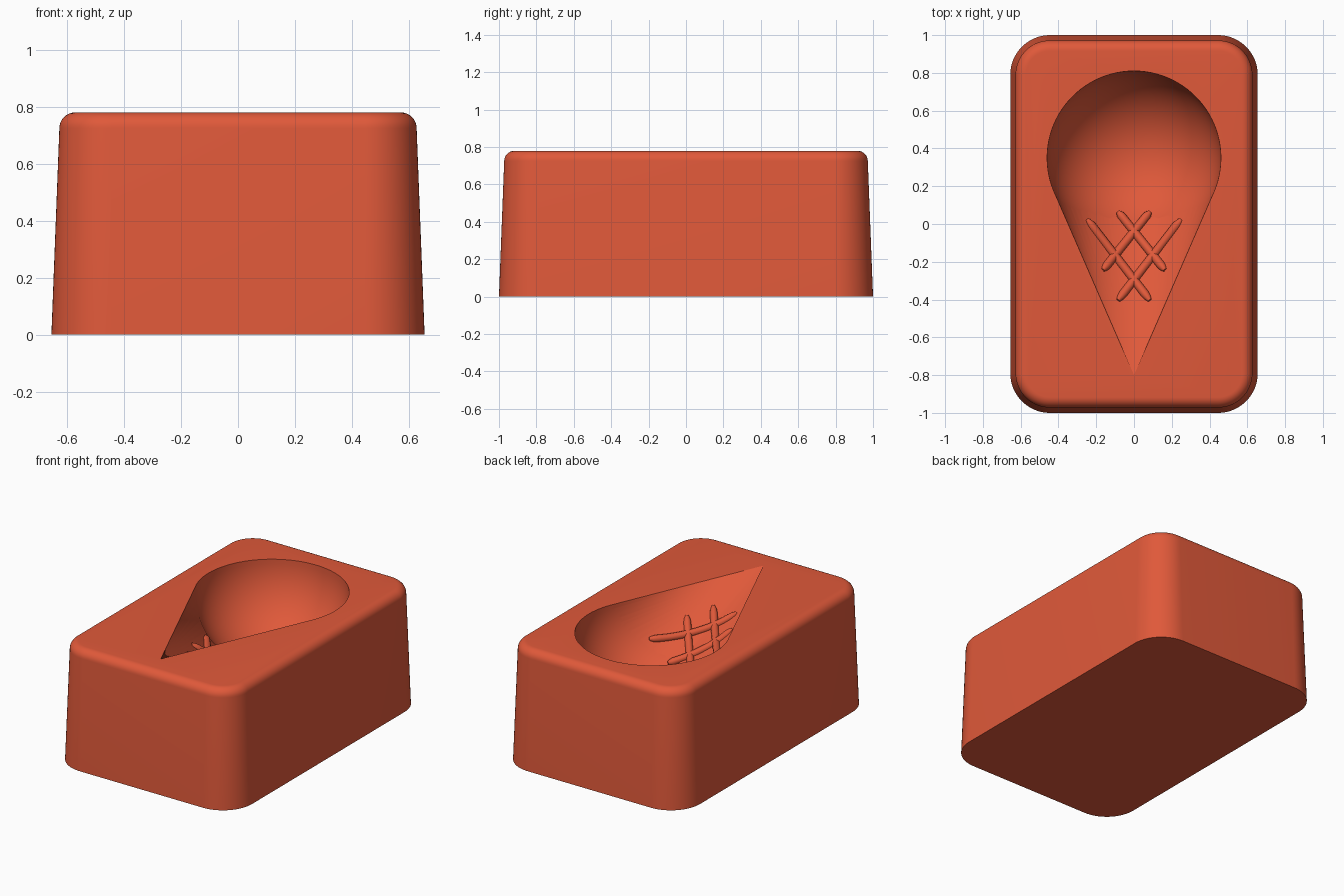
import bpy, bmesh, math
from mathutils import Matrix, Vector

cube = bpy.data.objects.get("Cube")
if cube:
    bpy.data.objects.remove(cube, do_unlink=True)

TOP = 0.78
SCOOP_Y, SCOOP_R = 0.35, 0.46
TIP_Y, SLOPE, FLATTEN = -0.80, 0.436, 0.9

# Single terracotta colour
clay = bpy.data.materials.new("terracotta_red")
clay.use_nodes = True
rgba = (0.745, 0.1, 0.042, 1)
clay.diffuse_color = rgba
clay.node_tree.nodes["Principled BSDF"].inputs["Base Color"].default_value = rgba


def add_object(name, data):
    obj = bpy.data.objects.new(name, data)
    bpy.context.collection.objects.link(obj)
    if not obj.data.materials:
        obj.data.materials.append(clay)
    return obj


def from_bmesh(name, bm):
    bmesh.ops.recalc_face_normals(bm, faces=bm.faces)
    mesh = bpy.data.meshes.new(name)
    bm.to_mesh(mesh)
    bm.free()
    return add_object(name, mesh)


def baked_mesh(obj):
    deps = bpy.context.evaluated_depsgraph_get()
    return bpy.data.meshes.new_from_object(obj.evaluated_get(deps))


def smooth(obj, degrees):
    bpy.ops.object.select_all(action='DESELECT')
    obj.select_set(True)
    bpy.context.view_layer.objects.active = obj
    bpy.ops.object.shade_smooth_by_angle(angle=math.radians(degrees))


def rounded_ring(bm, inset, z, steps=16):
    """Rounded rectangle loop, shrunk evenly by inset."""
    r = 0.21 - inset
    ring = []
    for quarter, (sx, sy) in enumerate([(1, 1), (-1, 1), (-1, -1), (1, -1)]):
        for i in range(steps + 1):
            a = math.pi / 2 * (quarter + i / steps)
            ring.append(bm.verts.new((sx * (0.655 - 0.21) + r * math.cos(a),
                                      sy * (1.0 - 0.21) + r * math.sin(a), z)))
    return ring


# Mould block: drafted walls with a rounded top edge
fillet, draft = 0.055, 0.028
profile = [(0, 0)]
for i in range(9):
    a = math.pi / 2 * i / 8
    profile.append((draft + fillet * (1 - math.cos(a)),
                    TOP - fillet + fillet * math.sin(a)))
bm = bmesh.new()
rings = [rounded_ring(bm, inset, z) for inset, z in profile]
for low, high in zip(rings, rings[1:]):
    for i in range(len(low)):
        j = (i + 1) % len(low)
        bm.faces.new((low[i], low[j], high[j], high[i]))
bm.faces.new(rings[0])
bm.faces.new(rings[-1])
block = from_bmesh("mould_block", bm)

# Scoop cutter
bm = bmesh.new()
bmesh.ops.create_uvsphere(bm, u_segments=96, v_segments=48, radius=SCOOP_R,
                          matrix=Matrix.Translation((0, SCOOP_Y, TOP)))
scoop = from_bmesh("scoop_cutter", bm)

# Cone cutter, lying on its side and slightly flattened
base_y = 0.166
length = base_y - TIP_Y
bm = bmesh.new()
place = (Matrix.Translation((0, (base_y + TIP_Y) / 2, TOP))
         @ Matrix.Diagonal((1, 1, FLATTEN, 1))
         @ Matrix.Rotation(-math.pi / 2, 4, 'X'))
bmesh.ops.create_cone(bm, cap_ends=True, segments=96, radius1=0,
                      radius2=SLOPE * length, depth=length, matrix=place)
bmesh.ops.remove_doubles(bm, verts=bm.verts, dist=1e-5)
cone = from_bmesh("cone_cutter", bm)

# Carve the cavity and bake the result
for cutter in (scoop, cone):
    cutter.hide_render = True
    cut = block.modifiers.new(cutter.name, 'BOOLEAN')
    cut.operation, cut.solver, cut.object = 'DIFFERENCE', 'EXACT', cutter
carved = baked_mesh(block)
block.modifiers.clear()
block.data = carved
for cutter in (scoop, cone):
    bpy.data.objects.remove(cutter, do_unlink=True)
smooth(block, 25)


# Waffle ridges that follow the floor of the cone
def cone_floor(x, y):
    radius = SLOPE * (y - TIP_Y)
    return Vector((x, y, TOP - FLATTEN * math.sqrt(max(radius ** 2 - x * x, 0))))


waffle = bpy.data.curves.new("waffle_path", 'CURVE')
waffle.dimensions = '3D'
waffle.bevel_depth = 0.023
waffle.bevel_resolution = 4
waffle.use_fill_caps = True
STEPS = 24
for side in (1, -1):
    for (x0, y0), (x1, y1) in [((-0.25, 0.025), (0.085, -0.405)),
                               ((-0.085, 0.065), (0.165, -0.245))]:
        path = waffle.splines.new('POLY')
        path.points.add(STEPS)
        for i, point in enumerate(path.points):
            t = i / STEPS
            p = cone_floor(side * (x0 + (x1 - x0) * t), y0 + (y1 - y0) * t)
            point.co = (*p, 1)
            point.radius = min(1, 0.45 + 0.4 * min(i, STEPS - i))
path_obj = add_object("waffle_path", waffle)
ridges = add_object("waffle_ridges", baked_mesh(path_obj))
bpy.data.objects.remove(path_obj, do_unlink=True)
smooth(ridges, 50)
